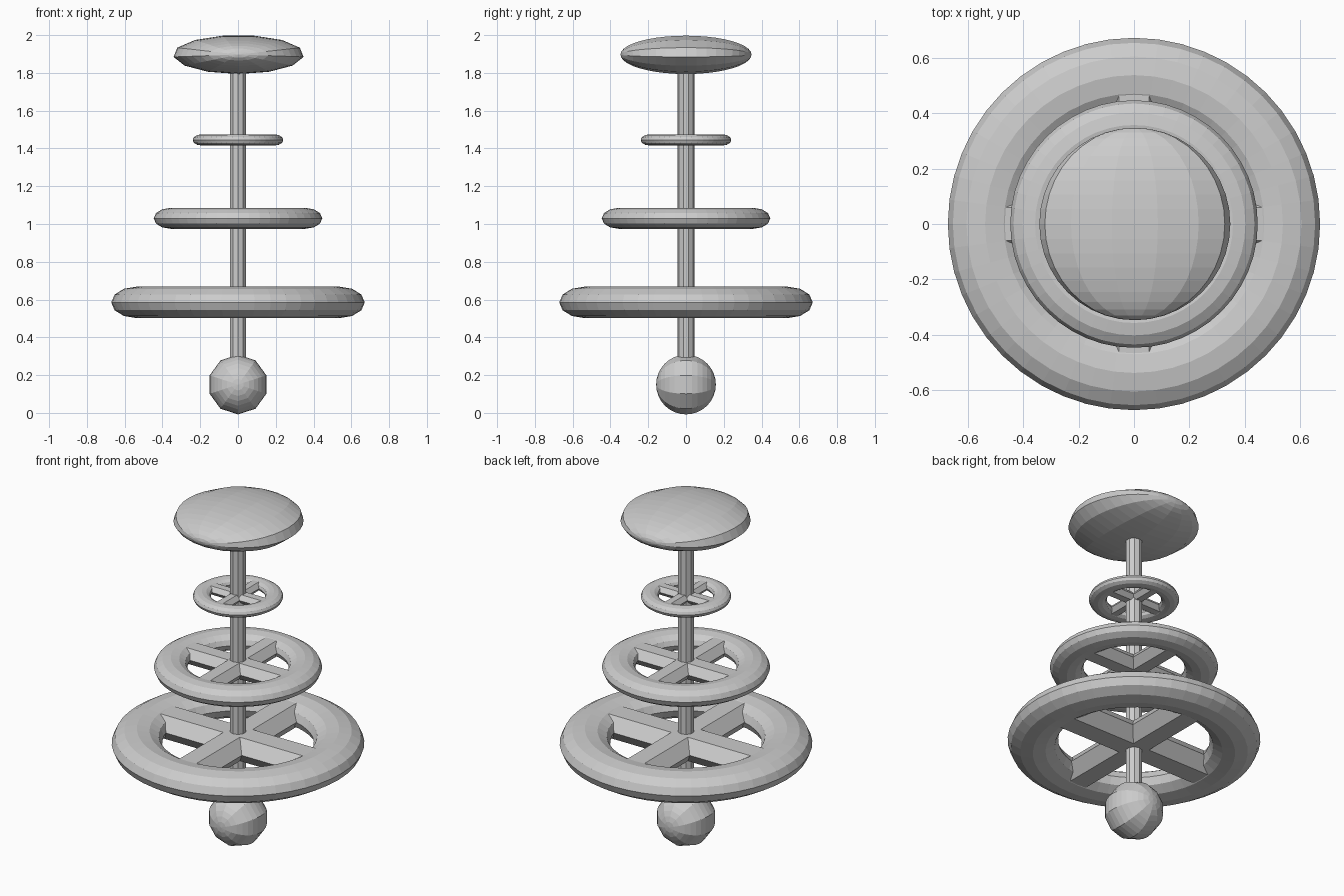
import bpy
from math import cos, sin, pi, radians
from mathutils import Matrix

cube = bpy.data.objects.get("Cube")
if cube:
    bpy.data.objects.remove(cube, do_unlink=True)

# Single plain grey material
grey = bpy.data.materials.new("plain_grey")
grey.use_nodes = True
colour = (0.6, 0.6, 0.6, 1)
grey.diffuse_color = colour
grey.node_tree.nodes["Principled BSDF"].inputs["Base Color"].default_value = colour


def finish(name, matrix):
    """Name the active object, bake a transform into it, and colour it."""
    obj = bpy.context.object
    obj.name = name
    obj.data.transform(matrix)
    obj.data.materials.append(grey)
    return obj


def ball(name, sides, rings, spin, size, centre):
    """Faceted ellipsoid with its poles on the y axis."""
    bpy.ops.mesh.primitive_uv_sphere_add(segments=sides, ring_count=rings, radius=1, location=(0, 0, 0))
    finish(name, Matrix.Translation(centre) @ Matrix.Diagonal((*size, 1))
           @ Matrix.Rotation(radians(spin), 4, 'Y') @ Matrix.Rotation(pi / 2, 4, 'X'))


def spoke(name, length, width, height, turn, z):
    """Flat-topped hexagonal bar through the rod."""
    profile = [(width * cos(a * pi / 3), height * sin(a * pi / 3) / sin(pi / 3)) for a in range(6)]
    verts = [(end * length, y, h) for end in (-1, 1) for y, h in profile]
    faces = [(i, (i + 1) % 6, (i + 1) % 6 + 6, i + 6) for i in range(6)]
    faces += [tuple(reversed(range(6))), tuple(range(6, 12))]
    mesh = bpy.data.meshes.new(name)
    mesh.from_pydata(verts, [], faces)
    obj = bpy.data.objects.new(name, mesh)
    bpy.context.collection.objects.link(obj)
    mesh.transform(Matrix.Translation((0, 0, z)) @ Matrix.Rotation(radians(turn), 4, 'Z'))
    mesh.materials.append(grey)


# Bottom ball, central rod and top cap
ball("bottom_ball", 10, 16, 0, (0.158, 0.158, 0.158), (0, 0, 0.15))
bpy.ops.mesh.primitive_cylinder_add(vertices=10, radius=0.045, depth=1.6, location=(0, 0, 0))
finish("central_rod", Matrix.Translation((0, 0, 1.05)))
ball("top_cap", 13, 20, 180, (0.347, 0.347, 0.103), (0.003, 0, 1.897))

# Three flattened rings, each with a cross of spokes
for label, radius, z in (("large", 0.537, 0.585), ("middle", 0.357, 1.03), ("small", 0.192, 1.445)):
    bpy.ops.mesh.primitive_torus_add(major_segments=48, minor_segments=12,
                                     major_radius=1, minor_radius=0.25, location=(0, 0, 0))
    finish(label + "_ring", Matrix.Translation((0, 0, z))
           @ Matrix.Diagonal((radius, radius, radius * 0.62, 1)))
    spoke(label + "_spoke_across", radius, radius * 0.22, radius * 0.13, 0, z)
    spoke(label + "_spoke_deep", radius, radius * 0.2, radius * 0.13, 90, z)
